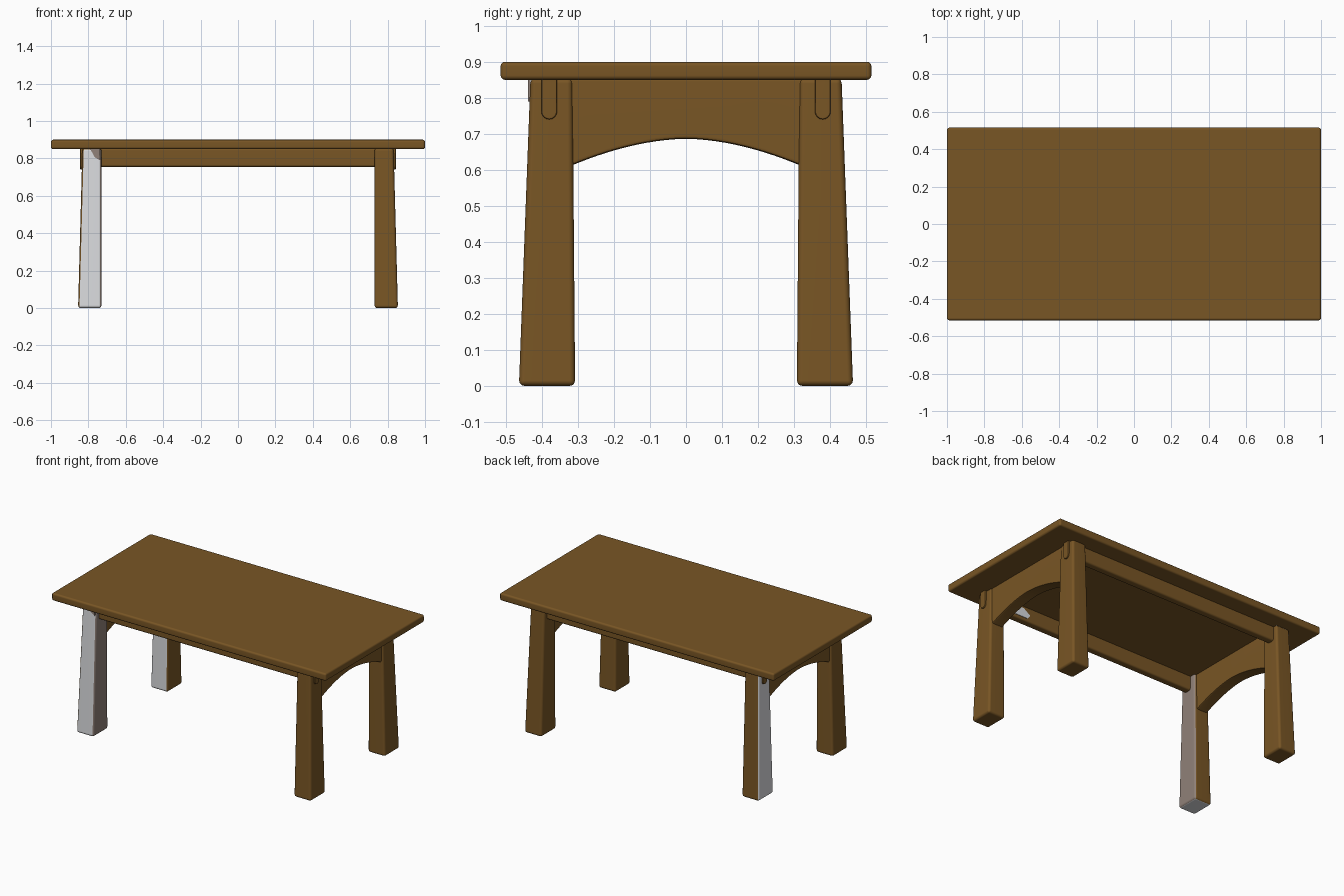
import bpy, bmesh, math
from mathutils import Vector

if "Cube" in bpy.data.objects:
    bpy.data.objects.remove(bpy.data.objects["Cube"])


def material(name, rgb):
    m = bpy.data.materials.new(name)
    m.use_nodes = True
    m.diffuse_color = (*rgb, 1)
    m.node_tree.nodes["Principled BSDF"].inputs["Base Color"].default_value = (*rgb, 1)
    return m


MATS = [material("brown wood", (0.19, 0.092, 0.018)),
        material("bare white", (0.70, 0.71, 0.73)),
        material("faded wood", (0.28, 0.22, 0.19))]
BROWN, WHITE, FADED = range(3)


def finish(name, bm, bevel=0.0, segments=3, paint=None):
    """Round the edges, paint faces by rule and add the object to the scene."""
    bmesh.ops.recalc_face_normals(bm, faces=bm.faces)
    if bevel:
        sharp = [e for e in bm.edges if e.calc_face_angle(0) > math.radians(25)]
        bmesh.ops.bevel(bm, geom=sharp, offset=bevel, segments=segments,
                        profile=0.5, affect='EDGES', clamp_overlap=True)
    bm.normal_update()
    if paint:
        for f in bm.faces:
            f.material_index = paint(f)
    mesh = bpy.data.meshes.new(name)
    bm.to_mesh(mesh)
    bm.free()
    for m in MATS:
        mesh.materials.append(m)
    ob = bpy.data.objects.new(name, mesh)
    bpy.context.collection.objects.link(ob)
    bpy.ops.object.select_all(action='DESELECT')
    ob.select_set(True)
    bpy.context.view_layer.objects.active = ob
    bpy.ops.object.shade_smooth_by_angle(angle=math.radians(40))
    ob.modifiers.new("Weighted normals", 'WEIGHTED_NORMAL').keep_sharp = True
    return ob


def box(name, lo, hi, bevel, segments=3):
    bm = bmesh.new()
    bmesh.ops.create_cube(bm, size=1)
    for v in bm.verts:
        v.co = [l + (c + 0.5) * (h - l) for c, l, h in zip(v.co, lo, hi)]
    return finish(name, bm, bevel, segments)


def prism(name, points, direction, bevel=0.0, paint=None):
    """Extrude a closed outline of 3D points along a vector."""
    bm = bmesh.new()
    face = bm.faces.new([bm.verts.new(p) for p in points])
    made = bmesh.ops.extrude_face_region(bm, geom=[face])["geom"]
    moved = [g for g in made if isinstance(g, bmesh.types.BMVert)]
    bmesh.ops.translate(bm, verts=moved, vec=Vector(direction))
    return finish(name, bm, bevel, 2, paint)


def leg(name, sx, sy, colours):
    """Tapered leg; colours maps a facing direction to a material."""
    bm = bmesh.new()
    bmesh.ops.create_cube(bm, size=1)
    for v in bm.verts:
        top, outer_x, outer_y = v.co.z > 0, v.co.x > 0, v.co.y > 0
        x = (0.832 if top else 0.855) if outer_x else 0.73
        y = (0.432 if top else 0.464) if outer_y else (0.315 if top else 0.308)
        v.co = (sx * x, sy * y, 0.855 if top else 0)

    def paint(f):
        axis = max(range(3), key=lambda i: abs(f.normal[i]))
        sign = "+" if f.normal[axis] > 0 else "-"
        return colours.get(sign + "xyz"[axis], BROWN)

    return finish(name, bm, 0.015, 3, paint)


# Table top
box("table_top", (-1, -0.515, 0.85), (1, 0.515, 0.9), 0.012)

# Legs, two of them partly bare
leg("front_left_leg", 1, -1, {})
leg("back_left_leg", 1, 1, {})
leg("front_right_leg", -1, -1, {"-y": WHITE, "-z": WHITE, "+x": FADED})
leg("back_right_leg", -1, 1, {"+y": WHITE, "+x": WHITE, "-z": WHITE})

# Long rails with rounded tenons showing through the legs
for side, s in (("front", -1), ("back", 1)):
    box(side + "_rail", (-0.75, s * 0.38 - 0.025, 0.755),
        (0.75, s * 0.38 + 0.025, 0.855), 0.012)
    for end, sx in (("left", 1), ("right", -1)):
        outline = [(sx * 0.78, s * 0.38 + 0.022, 0.855)]
        for i in range(9):
            a = math.pi * i / 8
            outline.append((sx * 0.78, s * 0.38 + 0.022 * math.cos(a),
                            0.762 - 0.022 * math.sin(a)))
        outline.append((sx * 0.78, s * 0.38 - 0.022, 0.855))
        prism(f"{side}_{end}_tenon", outline, (sx * 0.064, 0, 0), 0.005)

# Arched end rails
for end, sx in (("left", 1), ("right", -1)):
    outline = [(sx * 0.745, -0.33, 0.855)]
    for i in range(25):
        y = -0.33 + 0.66 * i / 24
        outline.append((sx * 0.745, y, 0.686 - 0.075 * (abs(y) / 0.32) ** 1.8))
    outline.append((sx * 0.745, 0.33, 0.855))
    prism(end + "_arched_rail", outline, (sx * 0.08, 0, 0), 0.01)

# Worn patches
prism("front_leg_patch", [(-0.79, -0.4385, 0.85), (-0.738, -0.4385, 0.85),
                          (-0.738, -0.4385, 0.79), (-0.765, -0.4385, 0.805)],
      (0, 0.007, 0), 0, lambda f: FADED)
prism("front_rail_patch", [(0.74, -0.357, 0.85), (0.55, -0.357, 0.835),
                           (0.5, -0.357, 0.8), (0.52, -0.357, 0.775),
                           (0.74, -0.357, 0.775)],
      (0, 0.005, 0), 0, lambda f: WHITE)
